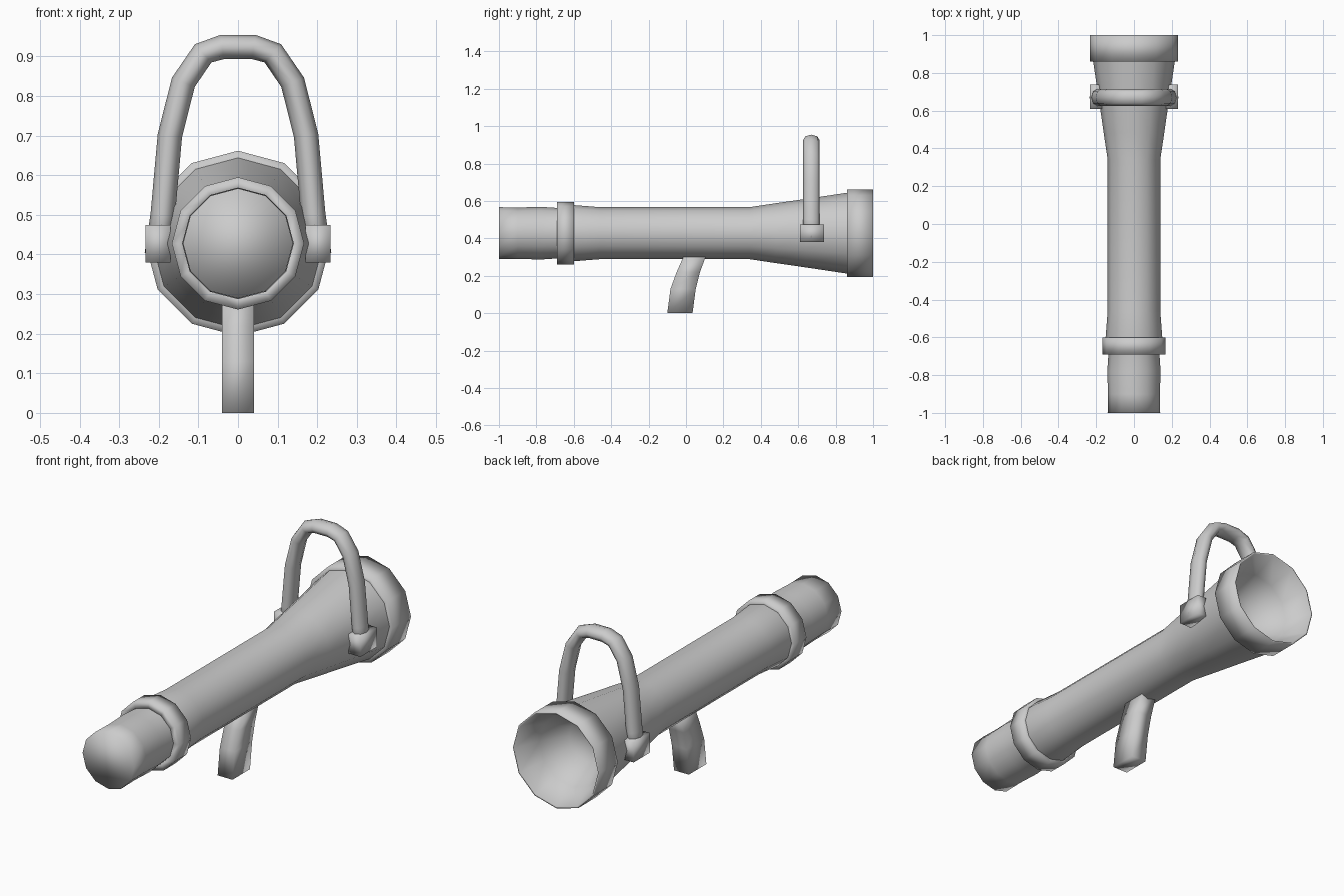
import bpy, math
from mathutils import Vector

if "Cube" in bpy.data.objects:
    bpy.data.objects.remove(bpy.data.objects["Cube"])

AXIS_Z = 0.428
SIDES = 12


def make(name, verts, faces):
    mesh = bpy.data.meshes.new(name)
    mesh.from_pydata(verts, [], faces)
    mesh.update()
    ob = bpy.data.objects.new(name, mesh)
    bpy.context.collection.objects.link(ob)
    for p in mesh.polygons:
        p.use_smooth = True
    return ob


def skin(name, rings, cap_start=True, cap_end=True, closed=False):
    """Join successive rings of points with quads."""
    n = len(rings[0])
    verts = [v for r in rings for v in r]
    faces = []
    for i in range(len(rings) if closed else len(rings) - 1):
        a, b = i * n, ((i + 1) % len(rings)) * n
        for k in range(n):
            m = (k + 1) % n
            faces.append((a + k, a + m, b + m, b + k))
    if cap_start and not closed:
        faces.append(tuple(reversed(range(n))))
    if cap_end and not closed:
        faces.append(tuple(range((len(rings) - 1) * n, len(rings) * n)))
    return make(name, verts, faces)


def lathe(name, profile, **kw):
    """Turn (y, radius) pairs about the barrel axis."""
    rings = []
    for y, r in profile:
        ring = []
        for k in range(SIDES):
            a = -2 * math.pi * k / SIDES
            ring.append((r * math.sin(a), y, AXIS_Z + r * math.cos(a)))
        rings.append(ring[::-1])
    return skin(name, rings[::-1], **kw)


# Barrel with flared rear end
lathe("barrel", [(-1, 0.139), (-0.9, 0.137), (-0.78, 0.141), (-0.69, 0.135),
                 (-0.6, 0.15), (-0.46, 0.139), (0.34, 0.139), (0.48, 0.16),
                 (0.64, 0.183), (0.88, 0.219)], cap_start=False)

# Collar near the front end
lathe("front_collar", [(-0.69, 0.13), (-0.69, 0.167), (-0.60, 0.167), (-0.60, 0.13)], closed=True)

# Rear rim with a hollow cone inside
lathe("rear_rim", [(0.86, 0.21), (0.86, 0.234), (1.0, 0.234), (1.0, 0.226),
                   (0.88, 0.175), (0.76, 0.10)], cap_start=True, cap_end=False)

# Curved grip below the barrel: (z, y front, y back)
grip = []
for z, y0, y1 in [(0, -0.10, 0.035), (0.13, -0.083, 0.052), (0.22, -0.05, 0.075), (0.31, -0.01, 0.108)]:
    grip.append([(-0.04, y0, z), (0.04, y0, z), (0.04, y1, z), (-0.04, y1, z)])
skin("grip", grip)

# Carry handle: oval tube swept along a mirrored arch
half = [(0.205, 0.40), (0.19, 0.50), (0.172, 0.70), (0.138, 0.835), (0.088, 0.908), (0.04, 0.924)]
path = [Vector((x, 0.67, z)) for x, z in half] + [Vector((-x, 0.67, z)) for x, z in reversed(half)]
rings = []
for i, p in enumerate(path):
    t = (path[min(i + 1, len(path) - 1)] - path[max(i - 1, 0)]).normalized()
    side = Vector((0, 1, 0)).cross(t)
    ring = []
    for k in range(8):
        a = 2 * math.pi * k / 8
        ring.append(p + side * (0.031 * math.cos(a)) + Vector((0, 0.045 * math.sin(a), 0)))
    rings.append(ring[::-1])
skin("carry_handle", rings)

# Brackets holding the handle
for s, label in ((1, "right"), (-1, "left")):
    x0, x1 = sorted((s * 0.17, s * 0.234))
    bracket = [[(x0, 0.61, z), (x1, 0.61, z), (x1, 0.738, z), (x0, 0.738, z)] for z in (0.38, 0.475)]
    skin("handle_bracket_" + label, bracket)

# Consistent outward normals
import bmesh
for ob in bpy.data.objects:
    if ob.name == "rear_rim":
        continue
    bm = bmesh.new()
    bm.from_mesh(ob.data)
    bmesh.ops.recalc_face_normals(bm, faces=bm.faces)
    bm.to_mesh(ob.data)
    bm.free()
